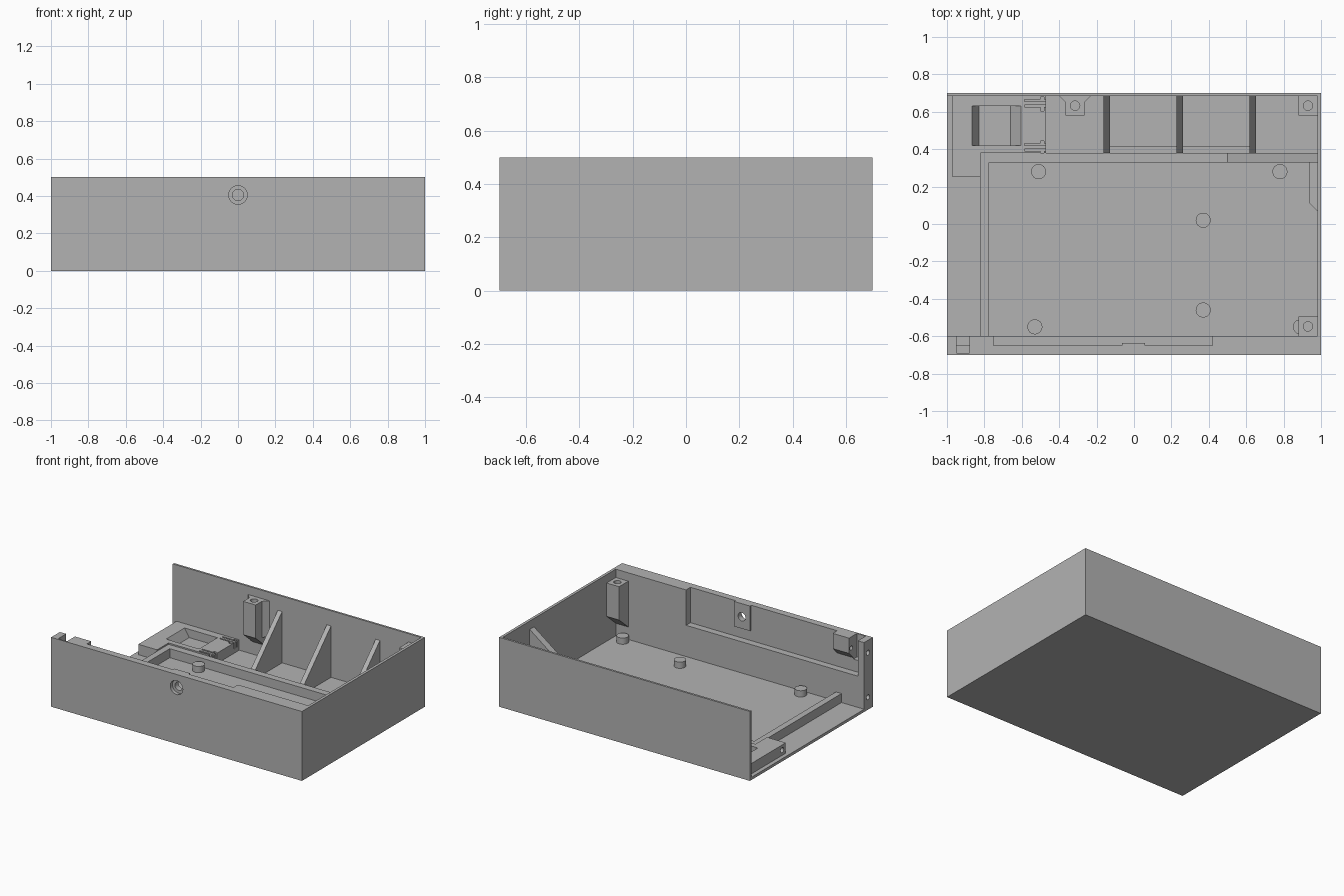
import bpy, bmesh
from mathutils import Matrix, Vector

cube = bpy.data.objects.get("Cube")
if cube:
    bpy.data.objects.remove(cube, do_unlink=True)

grey = bpy.data.materials.new("plain_grey")
grey.use_nodes = True
COLOUR = (0.45, 0.45, 0.45, 1)
grey.diffuse_color = COLOUR
grey.node_tree.nodes["Principled BSDF"].inputs["Base Color"].default_value = COLOUR

FLOOR, RIB, PLATFORM = 0.02, 0.085, 0.095
FRONT, BACK, SIDE = -0.6, 0.685, 0.98


def finish(name, bm):
    bmesh.ops.recalc_face_normals(bm, faces=bm.faces)
    mesh = bpy.data.meshes.new(name)
    bm.to_mesh(mesh)
    bm.free()
    mesh.materials.append(grey)
    obj = bpy.data.objects.new(name, mesh)
    bpy.context.collection.objects.link(obj)
    return obj


def prism(name, profile, axis, start, end):
    """Extrude a flat outline along an axis (outline is yz, xz or xy)."""
    def place(p, t):
        co = list(p)
        co.insert("xyz".index(axis), t)
        return co
    bm = bmesh.new()
    face = bm.faces.new([bm.verts.new(place(p, start)) for p in profile])
    moved = bmesh.ops.extrude_face_region(bm, geom=[face])["geom"]
    shift = Vector(place((0, 0), end - start))
    bmesh.ops.translate(bm, vec=shift,
                        verts=[v for v in moved if isinstance(v, bmesh.types.BMVert)])
    return finish(name, bm)


def box(name, x, y, z):
    return prism(name, [(x[0], y[0]), (x[1], y[0]), (x[1], y[1]), (x[0], y[1])], "z", *z)


def cylinder(name, centre, radius, depth, axis="z"):
    bm = bmesh.new()
    turn = {"z": Matrix(), "x": Matrix.Rotation(1.570796, 4, "Y"),
            "y": Matrix.Rotation(1.570796, 4, "X")}[axis]
    bmesh.ops.create_cone(bm, cap_ends=True, segments=32, radius1=radius, radius2=radius,
                          depth=depth, matrix=Matrix.Translation(centre) @ turn)
    return finish(name, bm)


def cut(obj, *cutters):
    """Subtract each cutter, keep the result and discard the cutter."""
    for cutter in cutters:
        cutter.hide_render = True
        mod = obj.modifiers.new("cut", "BOOLEAN")
        mod.operation, mod.solver, mod.object = "DIFFERENCE", "EXACT", cutter
        graph = bpy.context.evaluated_depsgraph_get()
        mesh = bpy.data.meshes.new_from_object(obj.evaluated_get(graph))
        obj.modifiers.clear()
        obj.data = mesh
        bpy.data.objects.remove(cutter, do_unlink=True)


# Outer tray: open top and open end, thick front wall
tray = box("tray", (-1, 1), (-0.7, 0.7), (0, 0.5))
cut(tray,
    box("cavity", (-1.1, SIDE), (FRONT, BACK), (FLOOR, 0.6)),
    box("wall_recess", (-0.95, 0.42), (-0.65, -0.55), (0.245, 0.6)),
    box("end_notch", (-0.95, -0.88), (-0.69, -0.55), (0.33, 0.6)))

# Pad behind the front hole, then the stepped hole through both
pad = box("hole_pad", (-0.065, 0.06), (-0.65, -0.635), (0.32, 0.5))
for part in (tray, pad):
    cut(part, cylinder("screw_hole", (0, -0.66, 0.405), 0.03, 0.2, "y"))
cut(tray, cylinder("counterbore", (0, -0.7, 0.405), 0.05, 0.05, "y"))

# Holes in the open end of the front wall
for z in (0.41, 0.09):
    cut(tray, cylinder("end_hole", (-1, -0.645, z), 0.018, 0.08, "x"))

# Catch block hanging over the recess
catch = prism("catch_block", [(-0.65, 0.5), (FRONT, 0.5), (FRONT, 0.39), (-0.65, 0.34)],
              "x", -0.88, -0.75)
cut(catch, cylinder("catch_hole", (-0.88, -0.625, 0.42), 0.015, 0.08, "x"))

# Low ribs around the main bay
box("end_rib", (-0.82, -0.775), (FRONT, 0.33), (FLOOR, RIB))
box("long_rib", (-0.82, SIDE), (0.33, 0.38), (FLOOR, RIB))
box("rear_ledge", (-0.13, 0.62), (0.38, 0.415), (FLOOR, 0.04))
prism("side_pad", [(SIDE, 0.33), (0.935, 0.33), (0.935, 0.115), (SIDE, 0.07)],
      "z", FLOOR, RIB)

# Triangular braces on the back wall and the side wall
for i, x in enumerate((-0.145, 0.245, 0.635)):
    prism(f"back_brace_{i + 1}", [(BACK, FLOOR), (0.38, FLOOR), (0.38, RIB), (BACK, 0.39)],
          "x", x - 0.017, x + 0.017)
prism("side_brace", [(0.5, RIB), (SIDE, RIB), (SIDE, 0.44)], "y", 0.33, 0.38)

# Socket platform with a sloped pocket and clip slots
platform = prism("socket_platform",
                 [(-0.97, 0.25), (-0.82, 0.25), (-0.82, 0.38), (-0.47, 0.38),
                  (-0.47, BACK), (-0.97, BACK)], "z", FLOOR, PLATFORM)
cut(platform,
    prism("pocket", [(-0.87, 0.1), (-0.83, 0.035), (-0.66, 0.035), (-0.6, 0.1)],
          "y", 0.42, 0.63),
    cylinder("platform_hole", (-0.9, 0.29, 0.057), 0.018, 0.3, "x"))
for y in (0.41, 0.645):
    cut(platform,
        box("clip_slot", (-0.585, -0.45), (y - 0.02, y + 0.02), (0.05, 0.2)),
        box("clip_cross_slot", (-0.5, -0.48), (y - 0.04, y + 0.035), (0.05, 0.2)))
    box("clip_bar", (-0.585, -0.47), (y - 0.009, y + 0.009), (0.05, PLATFORM))

# Support studs on the floor
studs = [(-0.51, 0.28), (0.78, 0.28), (0.37, 0.02), (0.37, -0.46), (-0.53, -0.55), (0.89, -0.55)]
for i, (x, y) in enumerate(studs):
    stud = cylinder(f"stud_{i + 1}", (x, y, 0.04), 0.04, 0.05)
    for poly in stud.data.polygons:
        poly.use_smooth = abs(poly.normal.z) < 0.5


# Screw posts that taper into the wall below
def post(name, x, wall, out):
    edge = wall + out
    obj = prism(name, [(wall, 0.44), (edge, 0.44), (edge, 0.2), (wall, 0.11)],
                "x", x - 0.05, x + 0.05)
    cut(obj, cylinder("post_hole", (x, wall + out / 2, 0.44), 0.025, 0.3))


post("front_corner_post", 0.93, FRONT, 0.105)
post("back_corner_post", 0.93, BACK, -0.105)
post("back_post", -0.315, BACK, -0.105)
for side in (-1, 1):
    x = -0.315 + side * 0.05
    prism("back_post_wing", [(x, BACK), (x + side * 0.035, BACK), (x, 0.65)], "z", 0.18, 0.44)
